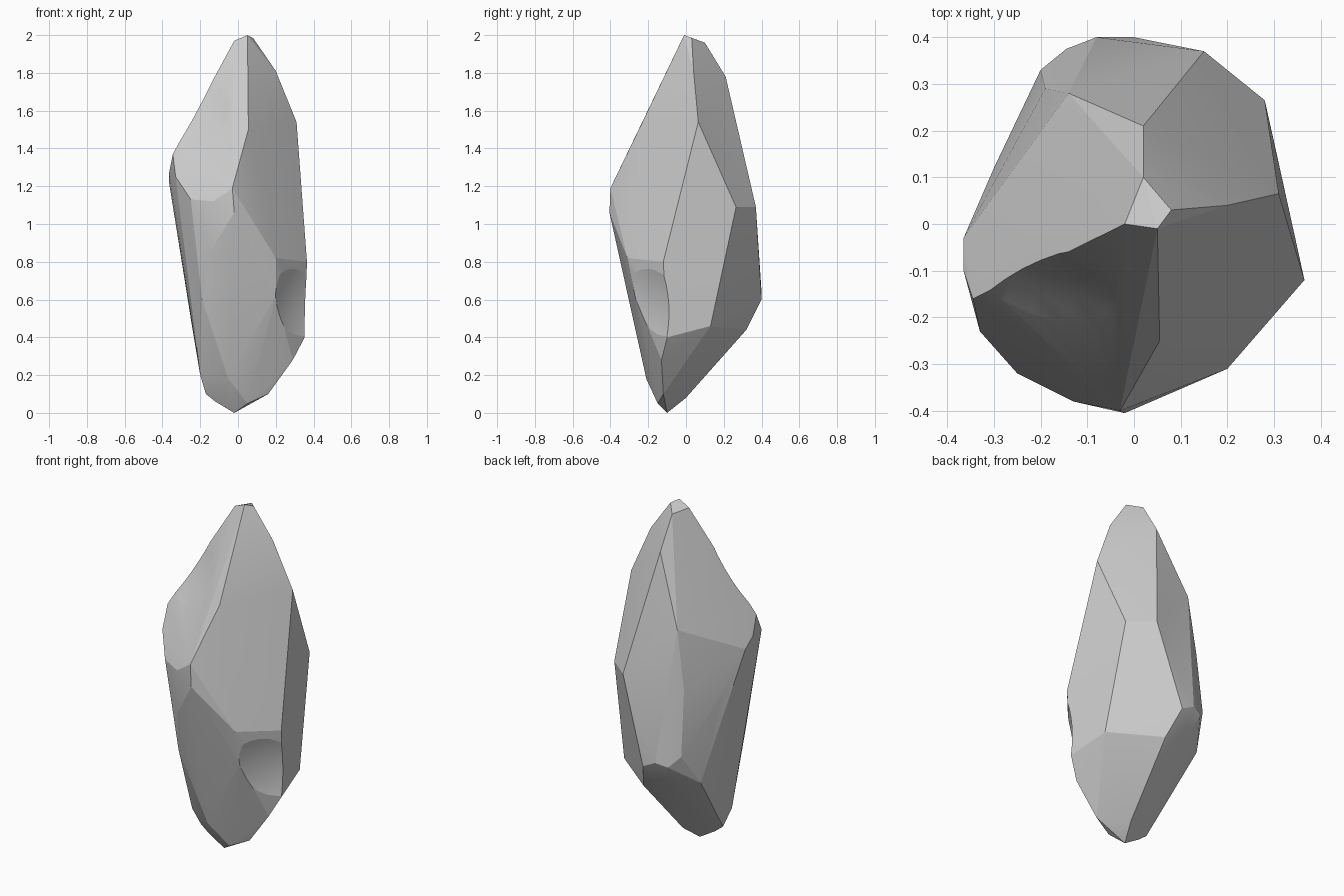
import bpy, bmesh, math
from mathutils import Vector

if "Cube" in bpy.data.objects:
    bpy.data.objects.remove(bpy.data.objects["Cube"])

# corner points of the chipped stone, grouped by height
crown = [(.05, -.01, 2), (.08, .03, 1.985), (-.02, 0, 1.97), (.02, .1, 1.96), (.02, .21, 1.78),
         (.2, .04, 1.81), (-.19, -.05, 1.63), (.055, -.25, 1.5), (.31, .065, 1.54)]
shoulder = [(-.345, -.16, 1.37), (-.365, -.1, 1.27), (-.365, -.03, 1.22), (-.33, -.23, 1.25),
            (-.25, -.32, 1.13), (-.13, -.38, 1.12), (-.03, -.4, 1.19), (-.02, -.405, 1.06),
            (-.14, .28, 1.39), (.28, .265, 1.09), (.15, .37, 1.09)]
waist = [(-.19, .29, 1.05), (-.3, .12, .95), (-.15, -.35, .85), (.2, -.31, .82),
         (.365, -.12, .8), (-.145, .375, .62), (-.08, .4, .64), (0, .4, .6),
         (-.2, .33, .68), (-.19, -.28, .6), (.2, -.27, .62)]
foot = [(-.25, .22, .5), (.31, .13, .46), (.353, -.1, .4), (.05, .32, .44), (-.09, .33, .5),
        (-.2, -.14, .2), (-.17, -.1, .1), (-.12, -.1, .06), (-.05, -.21, .18),
        (.29, -.13, .28), (.16, -.12, .1), (.02, 0, .08), (-.02, -.1, 0), (.05, -.15, .05)]

bm = bmesh.new()
for p in crown + shoulder + waist + foot:
    bm.verts.new(p)
bmesh.ops.convex_hull(bm, input=bm.verts)
bmesh.ops.delete(bm, geom=[v for v in bm.verts if not v.link_faces], context='VERTS')
bmesh.ops.dissolve_limit(bm, angle_limit=math.radians(2), verts=bm.verts, edges=bm.edges)
bmesh.ops.recalc_face_normals(bm, faces=bm.faces)
mesh = bpy.data.meshes.new("stone")
bm.to_mesh(mesh)
bm.free()
stone = bpy.data.objects.new("stone", mesh)
bpy.context.collection.objects.link(stone)


# shallow scoop carved into a face by a large sphere
def scoop(name, point, normal, radius, depth):
    centre = Vector(point) + Vector(normal).normalized() * (radius - depth)
    bpy.ops.mesh.primitive_uv_sphere_add(segments=96, ring_count=48, radius=radius, location=centre)
    cutter = bpy.context.object
    cutter.name = name
    cutter.hide_render = True
    mod = stone.modifiers.new(name, 'BOOLEAN')
    mod.operation = 'DIFFERENCE'
    mod.solver = 'EXACT'
    mod.object = cutter


scoop("upper_scoop", (-.13, -.2, 1.5), (-.45, -.75, .5), 1.2, .012)
scoop("lower_scoop", (.28, -.19, .6), (.74, -.66, -.1), .8, .018)

# apply the cuts, then drop the cutters
bpy.ops.object.select_all(action='DESELECT')
stone.select_set(True)
bpy.context.view_layer.objects.active = stone
for name in [m.name for m in stone.modifiers]:
    bpy.ops.object.modifier_apply(modifier=name)
for o in [o for o in bpy.data.objects if o is not stone]:
    bpy.data.objects.remove(o)
bpy.ops.object.shade_smooth_by_angle(angle=math.radians(13))
